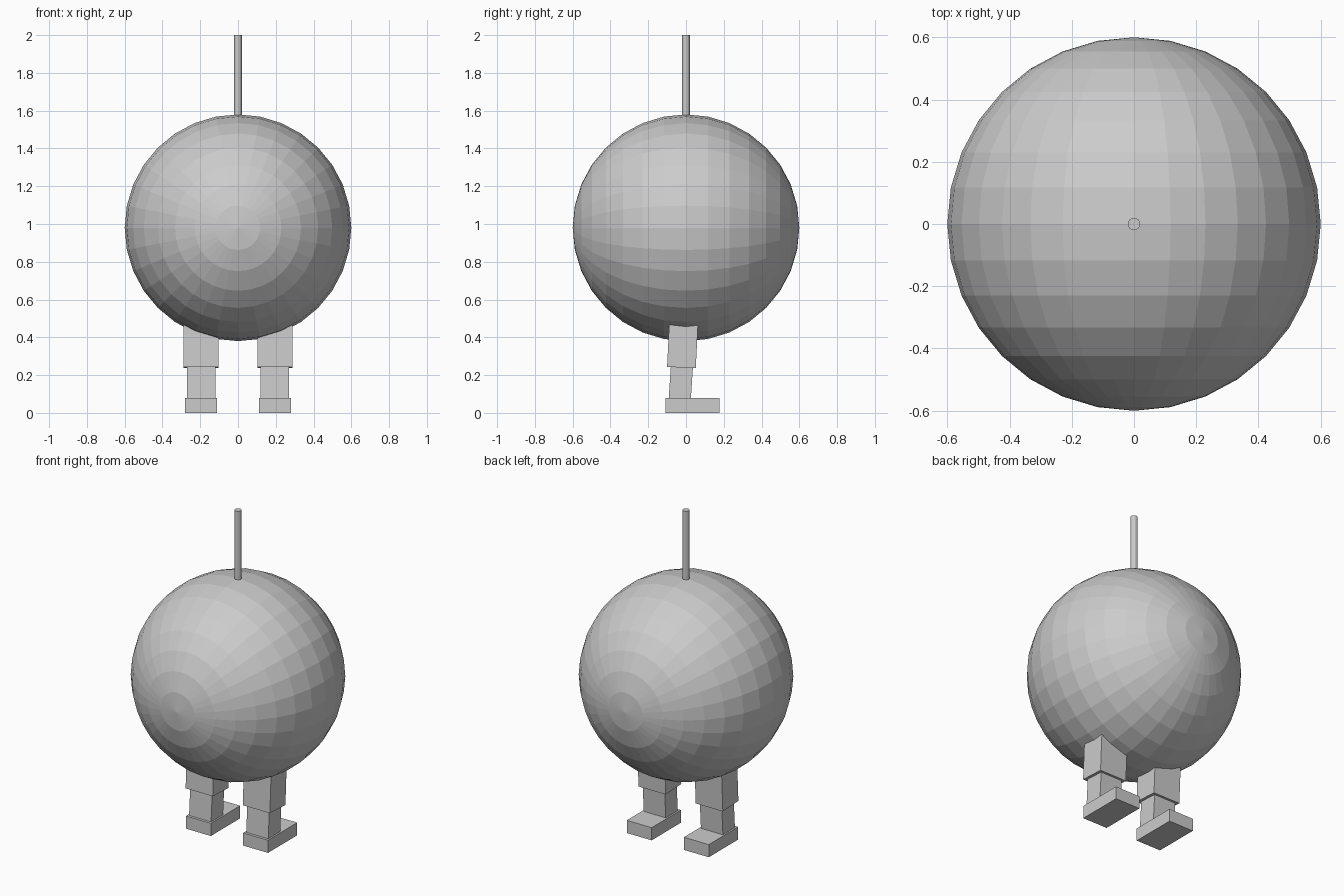
import bpy, math

if "Cube" in bpy.data.objects:
    bpy.data.objects.remove(bpy.data.objects["Cube"])

grey = bpy.data.materials.new("plain grey")
grey.diffuse_color = (0.6, 0.6, 0.6, 1)
grey.use_nodes = True
grey.node_tree.nodes["Principled BSDF"].inputs["Base Color"].default_value = grey.diffuse_color


def finish(name):
    ob = bpy.context.object
    ob.name = name
    ob.data.materials.append(grey)
    return ob


def box(name, loc, size, tilt=0.0):
    bpy.ops.mesh.primitive_cube_add(size=1, location=loc, rotation=(tilt, 0, 0))
    ob = finish(name)
    ob.scale = size
    return ob


# Round faceted body, poles facing front and back
bpy.ops.mesh.primitive_uv_sphere_add(segments=32, ring_count=16, radius=0.6,
                                     location=(0, 0, 0.98),
                                     rotation=(math.pi / 2, 0, 0))
finish("body")

# Thin rod on top
bpy.ops.mesh.primitive_cylinder_add(vertices=16, radius=0.02, depth=0.45,
                                    location=(0, 0, 1.775))
finish("top_rod")

# Legs: thigh, shin and foot on each side
for side, s in (("left", -1), ("right", 1)):
    x = 0.195 * s
    box(side + "_thigh", (x, -0.018, 0.365), (0.185, 0.152, 0.25), -0.05)
    box(side + "_shin", (x, -0.027, 0.165), (0.15, 0.117, 0.2), -0.065)
    box(side + "_foot", (x, 0.035, 0.039), (0.17, 0.285, 0.078))
